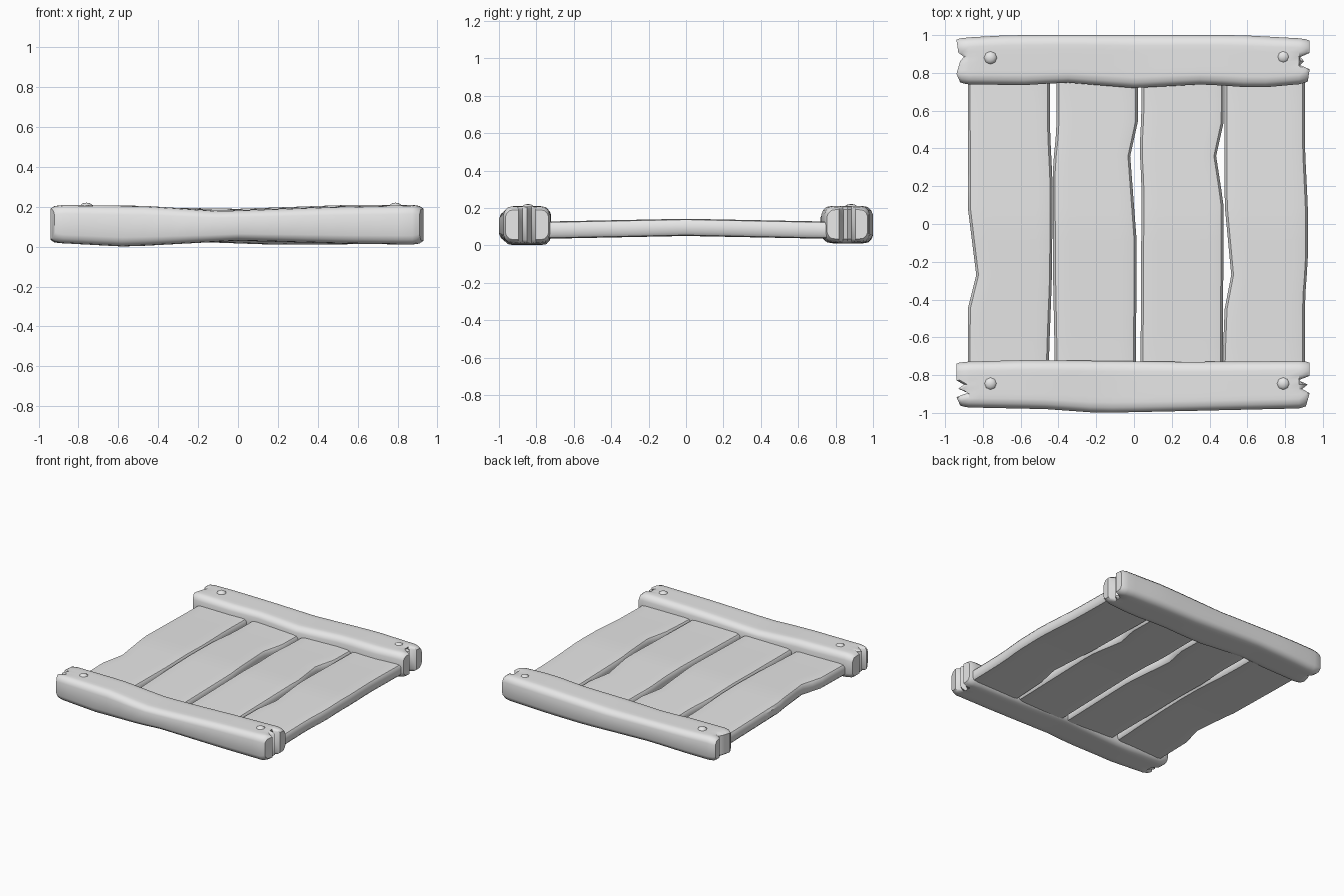
import bpy, bmesh, math
from mathutils import Matrix

cube = bpy.data.objects.get("Cube")
if cube:
    bpy.data.objects.remove(cube, do_unlink=True)

GREY = (0.8, 0.8, 0.8, 1)
wood = bpy.data.materials.new("plain_grey")
wood.use_nodes = True
wood.diffuse_color = GREY
wood.node_tree.nodes["Principled BSDF"].inputs["Base Color"].default_value = GREY


def interp(knots, t):
    """Piecewise linear value at t, from (position, value) knots in rising order."""
    if t <= knots[0][0]:
        return knots[0][1]
    for (a, va), (b, vb) in zip(knots, knots[1:]):
        if t <= b:
            return va + (vb - va) * (t - a) / (b - a)
    return knots[-1][1]


def finish(name, bm, angle=40):
    bmesh.ops.recalc_face_normals(bm, faces=bm.faces)
    mesh = bpy.data.meshes.new(name)
    bm.to_mesh(mesh)
    bm.free()
    mesh.materials.append(wood)
    mesh.shade_smooth()
    mesh.set_sharp_from_angle(angle=math.radians(angle))
    obj = bpy.data.objects.new(name, mesh)
    bpy.context.collection.objects.link(obj)
    return obj


HALF = [0.2, 0.4, 0.6, 0.8, 0.94, 1]
ACROSS = [-u for u in reversed(HALF)] + [0] + HALF


def board(name, stations, point, power):
    """Loft a soft-edged board; point(s, u, side) places a surface point."""
    bm = bmesh.new()
    rings = []
    for s in stations:
        ring = []
        for side, row in ((1, ACROSS), (-1, ACROSS[::-1])):
            for u in row:
                h = side * (1 - 0.45 * abs(u) ** power)
                ring.append(bm.verts.new(point(s, u, h)))
        rings.append(ring)
    n = len(rings[0])
    for a, b in zip(rings, rings[1:]):
        for i in range(n):
            j = (i + 1) % n
            bm.faces.new((a[i], a[j], b[j], b[i]))
    # End caps are strips, so they follow the splintered end outline
    for ring in (rings[0], rings[-1]):
        for i in range(n // 2 - 1):
            bm.faces.new((ring[i], ring[i + 1], ring[n - 2 - i], ring[n - 1 - i]))
    return finish(name, bm)


def beam(name, near, far, low, high, left_end, right_end):
    inner = [i / 8 for i in range(-7, 8)]
    stations = [-1, -0.98, -0.94] + inner + [0.94, 0.98, 1]

    def point(s, u, h):
        end = interp(right_end if s > 0 else left_end, u)
        x = s * (end if abs(s) > 0.95 else 0.93)
        y0, y1 = interp(near, s), interp(far, s)
        z0, z1 = interp(low, s), interp(high, s)
        shrink = {1: 0.8, 0.98: 0.94}.get(abs(s), 1)
        wide = {1: 0.92, 0.98: 0.97}.get(abs(s), 1)
        return (x, (y0 + y1) / 2 + u * wide * (y1 - y0) / 2,
                (z0 + z1) / 2 + h * shrink * (z1 - z0) / 2)
    board(name, stations, point, 10)


# Cross beams with split ends
beam("front_beam",
     [(-1, -0.97), (-0.5, -0.98), (-0.2, -1), (0.3, -0.99), (1, -0.975)],
     [(-1, -0.73), (-0.6, -0.72), (0.3, -0.73), (1, -0.725)],
     [(-1, 0.02), (-0.6, 0), (0, 0.03), (0.6, 0.015), (1, 0.01)],
     [(-1, 0.21), (-0.5, 0.205), (-0.1, 0.18), (0.5, 0.2), (1, 0.21)],
     [(-1, 0.92), (-0.6, 0.94), (-0.4, 0.88), (-0.2, 0.93), (0, 0.9), (0.2, 0.94), (1, 0.94)],
     [(-1, 0.91), (-0.4, 0.93), (-0.2, 0.89), (0, 0.92), (0.2, 0.87), (0.4, 0.93), (1, 0.93)])
beam("back_beam",
     [(-1, 0.74), (-0.6, 0.735), (-0.4, 0.75), (0, 0.72), (0.4, 0.74), (0.7, 0.72), (1, 0.745)],
     [(-1, 0.985), (-0.7, 1), (0.6, 1), (1, 0.98)],
     [(-1, 0.015), (-0.4, 0.03), (0.2, 0.01), (1, 0.015)],
     [(-1, 0.205), (0, 0.19), (0.6, 0.21), (1, 0.21)],
     [(-1, 0.92), (-0.6, 0.94), (0, 0.92), (0.2, 0.9), (0.4, 0.93), (1, 0.94)],
     [(-1, 0.92), (-0.4, 0.93), (-0.2, 0.88), (0, 0.9), (0.2, 0.88), (0.4, 0.93), (1, 0.93)])


def plank(name, left, right):
    stations = [i * 0.09 for i in range(-9, 10)]

    def point(s, u, h):
        x0, x1 = interp(left, s), interp(right, s)
        bow = 0.014 * max(0, 1 - abs(s) / 0.7)
        return ((x0 + x1) / 2 + u * (x1 - x0) / 2, s, 0.082 + bow + h * 0.046)
    board(name, stations, point, 24)


# Long planks with chipped edges
plank("plank_1",
      [(-0.45, -0.88), (-0.27, -0.835), (0.09, -0.88)],
      [(-0.7, -0.45), (-0.3, -0.435), (0.2, -0.43), (0.5, -0.445)])
plank("plank_2",
      [(-0.7, -0.42), (-0.2, -0.43), (0.3, -0.43), (0.5, -0.41)],
      [(-0.7, 0.01), (-0.1, 0.015), (0.36, -0.02), (0.54, 0.02)])
plank("plank_3",
      [(-0.7, 0.035), (0.2, 0.04), (0.4, 0.03), (0.6, 0.04)],
      [(-0.7, 0.47), (0.1, 0.475), (0.36, 0.435), (0.54, 0.475)])
plank("plank_4",
      [(-0.7, 0.47), (-0.45, 0.48), (-0.27, 0.515), (0.1, 0.48)],
      [(-0.4, 0.905), (-0.2, 0.92), (0.1, 0.92), (0.4, 0.905)])

# Domed nails near the beam ends
for label, x, y in (("front_right", -0.76, -0.845), ("front_left", 0.79, -0.845),
                    ("back_right", -0.76, 0.88), ("back_left", 0.79, 0.885)):
    bm = bmesh.new()
    place = Matrix.Translation((x, y, 0.195)) @ Matrix.Diagonal((1, 1, 0.7, 1))
    bmesh.ops.create_uvsphere(bm, u_segments=8, v_segments=6, radius=0.037, matrix=place)
    finish(label + "_nail", bm)
